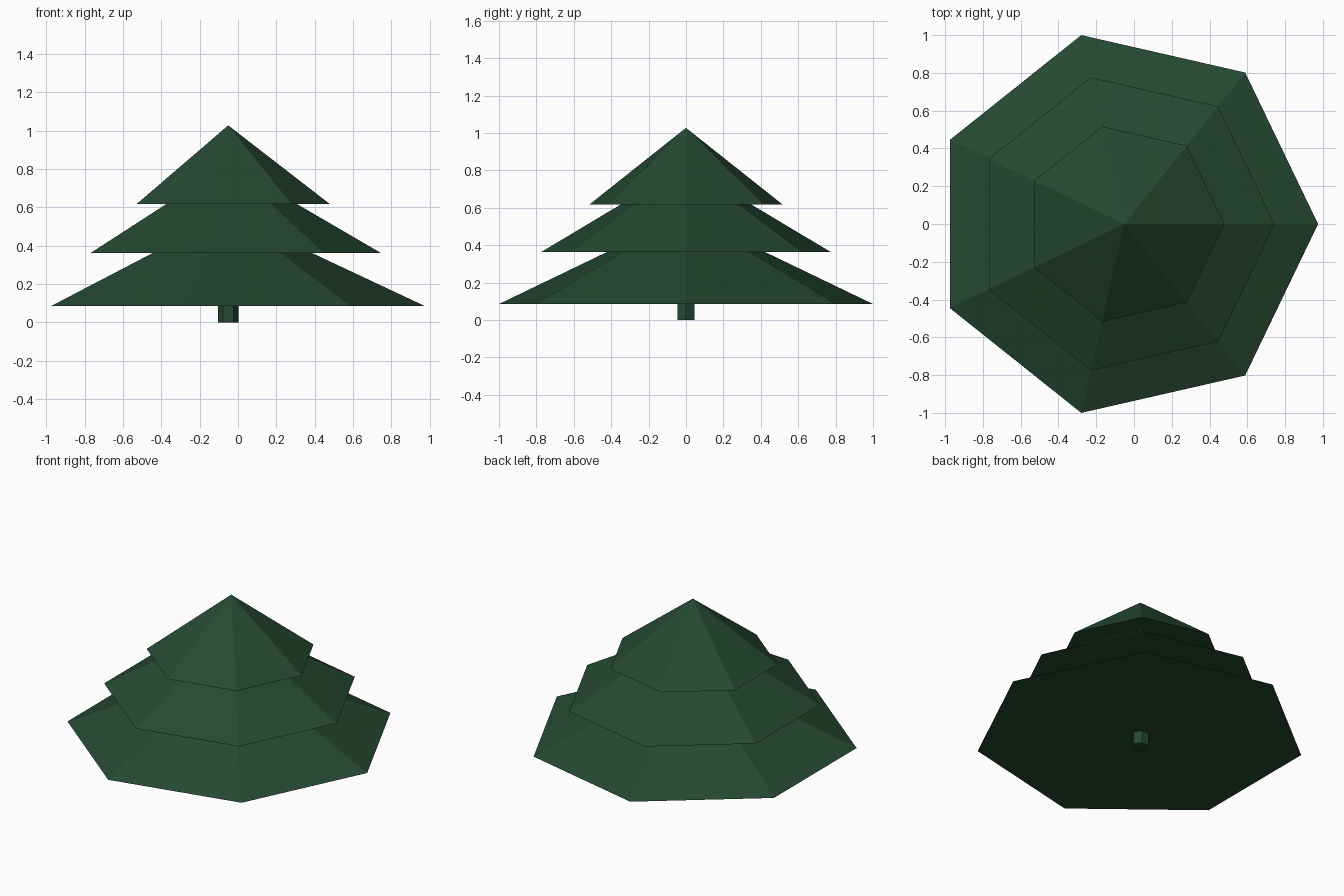
import bpy
import math

cube = bpy.data.objects.get("Cube")
if cube:
    bpy.data.objects.remove(cube, do_unlink=True)

AXIS_X = -0.051  # the seven-sided outline is wider on one side of its axis

green = bpy.data.materials.new("dark_pine_green")
green.use_nodes = True
colour = (0.019, 0.066, 0.032, 1)
green.diffuse_color = colour
bsdf = next(n for n in green.node_tree.nodes if n.type == 'BSDF_PRINCIPLED')
bsdf.inputs["Base Color"].default_value = colour


def add_part(name, sides, bottom_radius, top_radius, z0, z1):
    """Flat-shaded capped cone or prism with one corner pointing along +x."""
    bpy.ops.mesh.primitive_cone_add(
        vertices=sides, radius1=bottom_radius, radius2=top_radius, depth=z1 - z0)
    part = bpy.context.object
    part.name = part.data.name = name
    # Find the first base corner and turn it to +x
    corner = min(part.data.vertices, key=lambda v: v.co.z).co
    turn = -math.atan2(corner.y, corner.x)
    part.rotation_euler.z = turn
    part.location = (AXIS_X, 0, (z0 + z1) / 2)
    part.data.materials.append(green)
    bpy.ops.object.shade_flat()
    return part


# Trunk
add_part("trunk", 6, 0.0525, 0.0525, 0.0, 0.12)

# Branch tiers, from the ground up
add_part("lower_branches", 7, 1.0257, 0, 0.085, 0.567)
add_part("middle_branches", 7, 0.796, 0, 0.362, 0.826)
add_part("upper_branches", 7, 0.530, 0, 0.617, 1.027)
